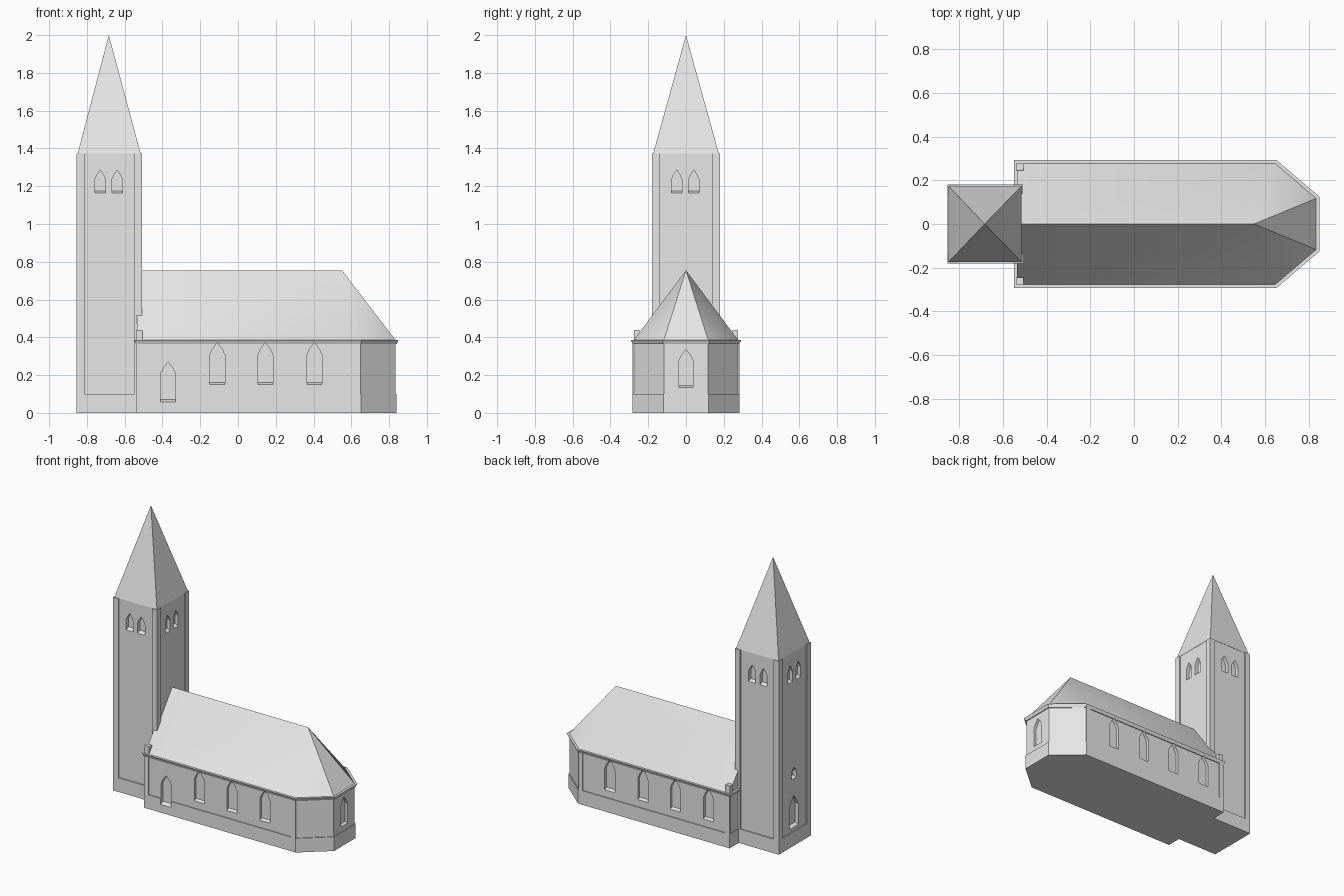
import bpy, bmesh, math
from mathutils import Vector

if "Cube" in bpy.data.objects:
    bpy.data.objects.remove(bpy.data.objects["Cube"])

stone = bpy.data.materials.new("pale grey")
stone.diffuse_color = (0.8, 0.8, 0.8, 1)
stone.use_nodes = True
stone.node_tree.nodes["Principled BSDF"].inputs["Base Color"].default_value = stone.diffuse_color


def make(name, verts, faces):
    me = bpy.data.meshes.new(name)
    bm = bmesh.new()
    vs = [bm.verts.new(v) for v in verts]
    for f in faces:
        bm.faces.new([vs[i] for i in f])
    bmesh.ops.recalc_face_normals(bm, faces=bm.faces)
    bm.to_mesh(me)
    bm.free()
    me.materials.append(stone)
    ob = bpy.data.objects.new(name, me)
    bpy.context.collection.objects.link(ob)
    return ob


def loft(name, rings):
    """Closed solid through rings of equal point count."""
    n = len(rings[0])
    faces = [list(range(n)), [len(rings) * n - n + i for i in range(n)]]
    for r in range(len(rings) - 1):
        for i in range(n):
            j = (i + 1) % n
            faces.append((r * n + i, r * n + j, r * n + n + j, r * n + n + i))
    return make(name, [v for ring in rings for v in ring], faces)


def box(name, x0, x1, y0, y1, z0, z1):
    plan = [(x0, y0), (x1, y0), (x1, y1), (x0, y1)]
    return loft(name, [[(x, y, z) for x, y in plan] for z in (z0, z1)])


def opening(x, y, angle, width, z0, shoulder, z1, depth=0.025):
    """Pointed-arch cutter rings with a sloping sill; angle is the outward direction."""
    n = Vector((math.cos(angle), math.sin(angle), 0))
    t = Vector((-n.y, n.x, 0))
    w, rise = width / 2, z1 - shoulder
    rings = []
    for d, sill in ((0.03, -0.012), (-depth, 0.012)):
        prof = [(-w, z0 + sill), (w, z0 + sill), (w, shoulder), (0.62 * w, shoulder + 0.5 * rise),
                (0, z1), (-0.62 * w, shoulder + 0.5 * rise), (-w, shoulder)]
        rings.append([Vector((x, y, 0)) + n * d + t * u + Vector((0, 0, z)) for u, z in prof])
    return rings


def cut(ob, openings):
    verts, faces = [], []
    for a, b in openings:
        k, n = len(verts), len(a)
        verts += a + b
        faces += [[k + i for i in range(n)], [k + n + i for i in range(n)]]
        faces += [(k + i, k + (i + 1) % n, k + n + (i + 1) % n, k + n + i) for i in range(n)]
    cutter = make("window_cutter", verts, faces)
    cutter.hide_render = True
    mod = ob.modifiers.new("windows", "BOOLEAN")
    mod.operation, mod.solver, mod.object = "DIFFERENCE", "EXACT", cutter
    bpy.context.view_layer.objects.active = ob
    bpy.ops.object.modifier_apply(modifier=mod.name)
    bpy.data.objects.remove(cutter)


FRONT, EAST, BACK, WEST = -math.pi / 2, 0, math.pi / 2, math.pi

# Nave and apse plan, counter-clockwise
W = -0.54
PLAN = [Vector(p) for p in ((W, -0.282), (0.65, -0.282), (0.84, -0.12),
                            (0.84, 0.12), (0.65, 0.282), (W, 0.282))]


def nave_ring(off, z):
    """Plan offset outward with mitred corners; the west end stays put."""
    out = []
    for i, p in enumerate(PLAN):
        e1 = (p - PLAN[i - 1]).normalized()
        e2 = (PLAN[(i + 1) % len(PLAN)] - p).normalized()
        n1, n2 = Vector((e1.y, -e1.x)), Vector((e2.y, -e2.x))
        q = p + (n1 + n2) * off / (1 + n1.dot(n2))
        out.append((W if p.x == W else q.x, q.y, z))
    return out


# Nave walls with plinth and splayed cornice
nave = loft("nave_walls", [nave_ring(o, z) for o, z in (
    (0, 0), (0, 0.1), (-0.006, 0.1), (-0.006, 0.364), (0, 0.364), (0.01, 0.386))])
holes = [opening(-0.37, -0.28, FRONT, 0.08, 0.058, 0.205, 0.27)]
for x in (-0.11, 0.145, 0.405):
    holes.append(opening(x, -0.28, FRONT, 0.08, 0.148, 0.305, 0.373))
for x in (-0.37, -0.11, 0.145, 0.405):
    holes.append(opening(x, 0.28, BACK, 0.08, 0.148, 0.305, 0.373))
holes.append(opening(0.84, 0, EAST, 0.076, 0.132, 0.275, 0.335))
cut(nave, holes)

# Corner strips and gable shoulder blocks
for s, side in ((-1, "front"), (1, "back")):
    ya, yb = sorted((s * 0.27, s * 0.282))
    box(f"{side}_west_strip", W, W + 0.035, ya, yb, 0.1, 0.364)
    box(f"{side}_east_strip", 0.615, 0.648, ya, yb, 0.1, 0.364)
    ya, yb = sorted((s * 0.245, s * 0.276))
    box(f"{side}_gable_block", W, W + 0.035, ya, yb, 0.38, 0.44)

# Nave roof with hipped polygonal end
base = nave_ring(-0.006, 0.386)
roof = make("nave_roof", base + [(W, 0, 0.755), (0.55, 0, 0.755)],
            [(0, 1, 7, 6), (1, 2, 7), (2, 3, 7), (3, 4, 7), (4, 5, 6, 7), (5, 0, 6), (5, 4, 3, 2, 1, 0)])
bpy.ops.object.select_all(action="DESELECT")
roof.select_set(True)
bpy.context.view_layer.objects.active = roof
bpy.ops.object.shade_smooth_by_angle(angle=math.radians(35))

# Tower: plinth, then shaft with raised corner strips
CX, RX, RY = -0.682, 0.173, 0.18
box("tower_plinth", CX - RX, CX + RX, -RY, RY, 0, 0.1)
P, D = 0.042, 0.008
quarter = [(RX - P, RY - D), (RX - P, RY), (RX, RY), (RX, RY - P), (RX - D, RY - P)]
plan = []
for sx, sy in ((1, 1), (1, -1), (-1, -1), (-1, 1)):
    pts = quarter if sx * sy > 0 else quarter[::-1]
    plan += [(CX + sx * x, sy * y) for x, y in pts]
shaft = loft("tower_shaft", [[(x, y, z) for x, y in plan] for z in (0.1, 1.372)])

# Belfry windows in pairs on all sides, west door and small west window
holes = []
for o in (-0.045, 0.045):
    for s, a in ((-1, FRONT), (1, BACK)):
        holes.append(opening(CX - 0.003 + o, s * (RY - D), a, 0.056, 1.162, 1.235, 1.285))
    for s, a in ((-1, WEST), (1, EAST)):
        holes.append(opening(CX + s * (RX - D), o - 0.004, a, 0.054, 1.162, 1.235, 1.285))
holes.append(opening(CX - RX + D, 0, WEST, 0.1, 0.125, 0.27, 0.35))
holes.append(opening(CX - RX + D, 0, WEST, 0.055, 0.468, 0.515, 0.55))
cut(shaft, holes)

# Spire
sx, sy, z = RX - 0.006, RY - 0.006, 1.372
make("spire", [(CX - sx, -sy, z), (CX + sx, -sy, z), (CX + sx, sy, z), (CX - sx, sy, z), (CX - 0.002, 0, 2)],
     [(0, 1, 4), (1, 2, 4), (2, 3, 4), (3, 0, 4), (3, 2, 1, 0)])
